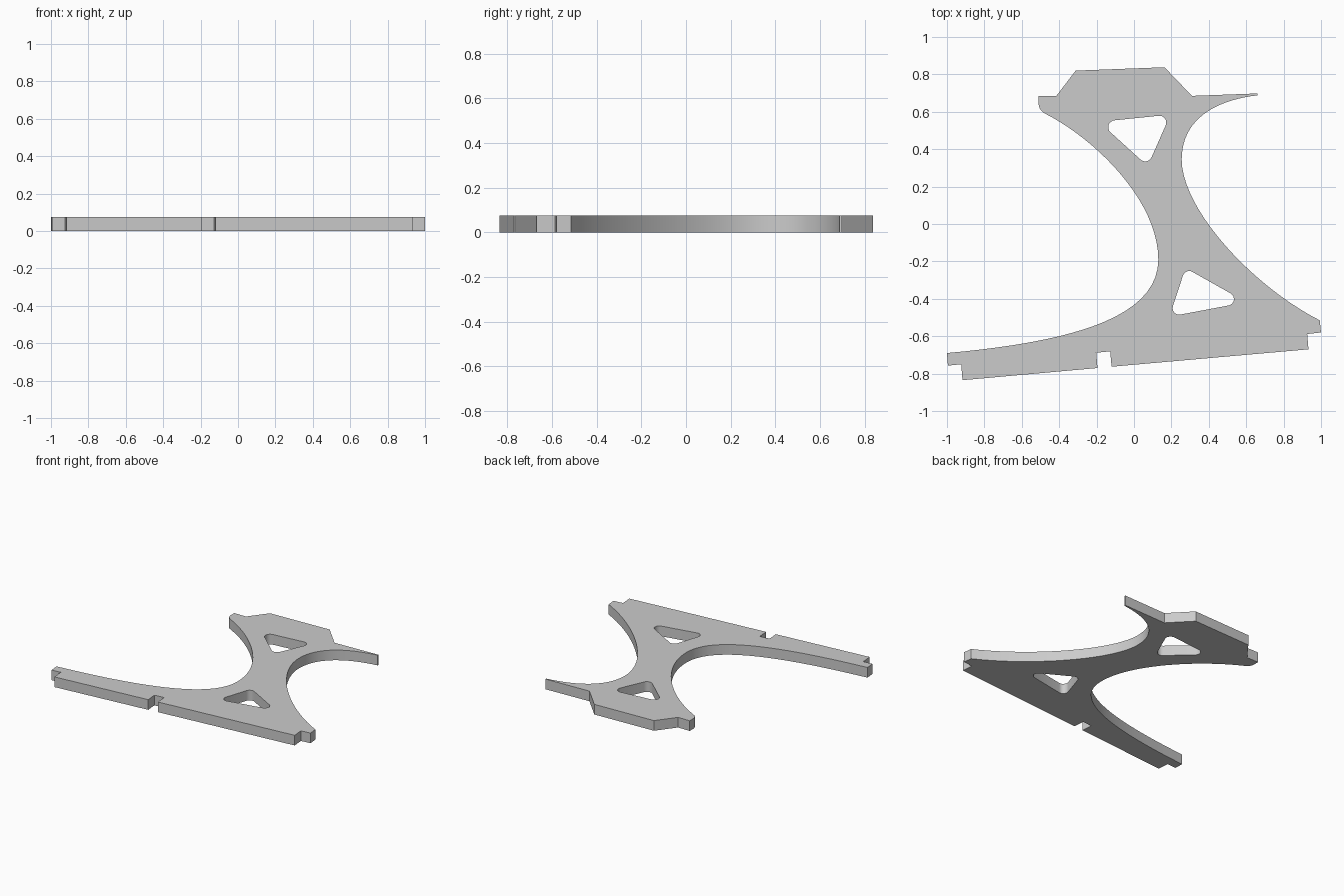
import bpy, bmesh
from mathutils import Vector

if "Cube" in bpy.data.objects:
    bpy.data.objects.remove(bpy.data.objects["Cube"])

THICK = 0.075


def bez(a, b, c, d, n=20):
    """Points of a cubic curve, both ends included."""
    a, b, c, d = map(Vector, (a, b, c, d))
    return [a * (1 - t)**3 + b * 3 * t * (1 - t)**2 + c * 3 * t * t * (1 - t) + d * t**3
            for t in (i / n for i in range(n + 1))]


def rounded(corners, r, n=8):
    """Polygon with corners rounded to radius r."""
    pts = []
    for i, p in enumerate(corners):
        p = Vector(p)
        u = (Vector(corners[i - 1]) - p).normalized()
        v = (Vector(corners[(i + 1) % len(corners)]) - p).normalized()
        mid = (u + v).normalized()
        cos_half = mid.dot(u)
        sin_half = (1 - cos_half**2) ** 0.5
        centre = p + mid * (r / sin_half)
        t = r * cos_half / sin_half
        s = (p + u * t - centre).normalized()
        e = (p + v * t - centre).normalized()
        pts += [centre + s.slerp(e, k / n).normalized() * r for k in range(n + 1)]
    return pts


# Outline: top tab, right concave side, notched foot, left concave side
outline = [(-0.415, 0.685), (-0.312, 0.82), (0.163, 0.838), (0.31, 0.685), (0.66, 0.698)]
outline += bez((0.66, 0.688), (0.42, 0.66), (0.255, 0.55), (0.255, 0.345))
outline += bez((0.255, 0.345), (0.255, 0.08), (0.63, -0.33), (0.993, -0.515))[1:]
outline += [(1.0, -0.58), (0.926, -0.588), (0.933, -0.67),
            (-0.12, -0.763), (-0.127, -0.681), (-0.202, -0.688), (-0.195, -0.77),
            (-0.917, -0.835), (-0.924, -0.75), (-0.995, -0.757)]
outline += bez((-1.0, -0.69), (-0.4, -0.635), (0.13, -0.52), (0.13, -0.19))
outline += bez((0.13, -0.19), (0.13, 0.12), (-0.2, 0.45), (-0.475, 0.59))[1:]
outline += bez((-0.475, 0.59), (-0.5, 0.602), (-0.51, 0.625), (-0.51, 0.645), 8)[1:]
outline += [(-0.51, 0.685)]

# Two rounded triangular windows
upper_hole = rounded([(0.195, 0.585), (-0.187, 0.546), (0.073, 0.31)], 0.037)
lower_hole = rounded([(0.275, -0.235), (0.19, -0.495), (0.6, -0.418)], 0.035)

# Filled, extruded plate
curve = bpy.data.curves.new("side_plate", 'CURVE')
curve.dimensions = '2D'
curve.fill_mode = 'BOTH'
curve.extrude = THICK / 2
for loop in (outline, upper_hole, lower_hole):
    sp = curve.splines.new('POLY')
    sp.points.add(len(loop) - 1)
    for q, p in zip(sp.points, loop):
        q.co = (p[0], p[1], 0, 1)
    sp.use_cyclic_u = True

plate = bpy.data.objects.new("side_plate", curve)
bpy.context.collection.objects.link(plate)
plate.location.z = THICK / 2
bpy.context.view_layer.objects.active = plate
plate.select_set(True)
bpy.ops.object.convert(target='MESH')
plate = bpy.context.view_layer.objects.active

# Weld caps to walls
bm = bmesh.new()
bm.from_mesh(plate.data)
bmesh.ops.remove_doubles(bm, verts=bm.verts, dist=1e-4)
bmesh.ops.recalc_face_normals(bm, faces=bm.faces)
bm.to_mesh(plate.data)
bm.free()
bpy.ops.object.shade_smooth_by_angle()
